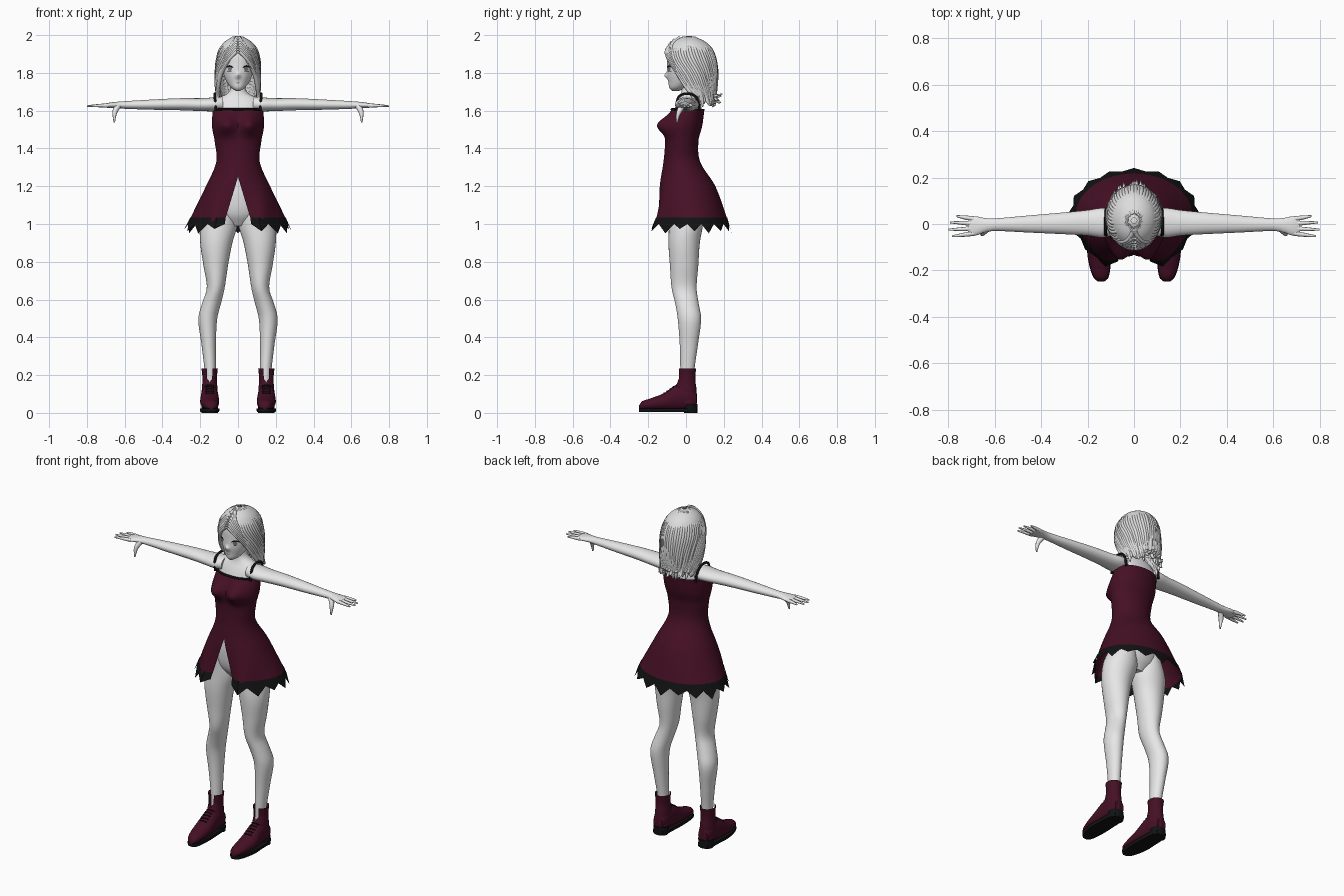
import bpy, bmesh, random
from math import sin, cos, pi, exp, asin, radians
from mathutils import Vector

random.seed(4)
if "Cube" in bpy.data.objects:
    bpy.data.objects.remove(bpy.data.objects["Cube"])


def material(name, r, g, b):
    m = bpy.data.materials.new(name)
    m.use_nodes = True
    m.diffuse_color = (r, g, b, 1)
    m.node_tree.nodes["Principled BSDF"].inputs["Base Color"].default_value = (r, g, b, 1)
    return m


skin = material("pale skin", .8, .8, .8)
hair = material("silver hair", .72, .72, .72)
wine = material("wine red", .06, .005, .018)
black = material("black", .006, .006, .006)
grey = material("eye grey", .2, .2, .2)


def at(keys, s):
    """Smooth interpolation of key rows at position s along the part."""
    s = min(max(s, keys[0][0]), keys[-1][0])
    i = next(k for k in range(len(keys) - 1) if s <= keys[k + 1][0])
    a, b = keys[i], keys[i + 1]
    p, q = keys[max(i - 1, 0)], keys[min(i + 2, len(keys) - 1)]
    h = b[0] - a[0]
    u = (s - a[0]) / h
    out = []
    for k in range(1, len(a)):
        m0 = (b[k] - p[k]) / (b[0] - p[0]) * h
        m1 = (q[k] - a[k]) / (q[0] - a[0]) * h
        out.append(a[k] + u * m0 + u * u * (3 * (b[k] - a[k]) - 2 * m0 - m1)
                   + u ** 3 * (2 * (a[k] - b[k]) + m0 + m1))
    return out


def point(keys, s, t, axis="z", grow=0):
    c1, c2, r1, r2 = at(keys, s)
    a, b = c1 + (r1 + grow) * sin(t), c2 - (r2 + grow) * cos(t)
    return Vector({"z": (a, b, s), "x": (s, a, b), "y": (a, s, b)}[axis])


def finish(name, bm, mat, mirror=False, angle=50):
    bmesh.ops.remove_doubles(bm, verts=bm.verts, dist=1e-5)
    bmesh.ops.recalc_face_normals(bm, faces=bm.faces)
    me = bpy.data.meshes.new(name)
    bm.to_mesh(me)
    bm.free()
    for p in me.polygons:
        p.use_smooth = True
    me.set_sharp_from_angle(angle=radians(angle))
    me.materials.append(mat)
    return link(name, me, mirror)


def link(name, data, mirror):
    ob = bpy.data.objects.new(name, data)
    bpy.context.scene.collection.objects.link(ob)
    if mirror:
        ob.modifiers.new("Mirror", "MIRROR")
    return ob


def loft(name, keys, mat, n=32, steps=24, axis="z", slit=None, warp=None, mirror=False, cap=True):
    """Skin of elliptical rings; slit(s) is the half angle of a front opening."""
    bm = bmesh.new()
    rows = []
    for i in range(steps + 1):
        s = keys[0][0] + (keys[-1][0] - keys[0][0]) * i / steps
        a = slit(s) if slit else 0
        ts = [a + (2 * pi - 2 * a) * j / n for j in range(n + 1 if slit else n)]
        pts = [point(keys, s, t, axis) for t in ts]
        rows.append([bm.verts.new(warp(p) if warp else p) for p in pts])
    for lo, hi in zip(rows, rows[1:]):
        for j in range(n):
            k = (j + 1) % len(lo)
            bm.faces.new((lo[j], lo[k], hi[k], hi[j]))
    if cap and not slit:
        bm.faces.new(rows[0][::-1])
        bm.faces.new(rows[-1])
    return finish(name, bm, mat, mirror)


def strands(name, paths, mat, mirror=False, sides=2):
    """Tapered tubes; each path point is x, y, z, radius."""
    cu = bpy.data.curves.new(name, "CURVE")
    cu.dimensions = "3D"
    cu.bevel_depth, cu.bevel_resolution, cu.resolution_u = 1, sides, 5
    cu.use_fill_caps = True
    for path in paths:
        sp = cu.splines.new("NURBS")
        sp.points.add(len(path) - 1)
        for p, (x, y, z, r) in zip(sp.points, path):
            p.co, p.radius = (x, y, z, 1), r
        sp.order_u, sp.use_endpoint_u = 3, True
    cu.materials.append(mat)
    return link(name, cu, mirror)


# Body
loft("torso", [(.99, 0, 0, .06, .05), (1.05, 0, 0, .13, .09), (1.15, 0, 0, .15, .105),
               (1.25, 0, -.01, .12, .09), (1.33, 0, -.022, .1, .08), (1.44, 0, -.022, .11, .072),
               (1.52, 0, -.012, .125, .08), (1.6, 0, .01, .126, .073), (1.64, 0, .015, .125, .062),
               (1.67, 0, .02, .1, .05), (1.69, 0, .02, .055, .045), (1.72, 0, .02, .04, .042),
               (1.8, 0, .02, .04, .042)], skin, steps=50)
loft("legs", [(.1, .147, .007, .028, .035), (.22, .147, .007, .03, .037), (.36, .155, .015, .038, .048),
              (.5, .16, .018, .05, .062), (.58, .14, .005, .05, .062), (.66, .118, -.01, .047, .066),
              (.78, .118, -.01, .065, .075), (.9, .115, -.01, .085, .083), (1, .1, 0, .098, .09),
              (1.1, .085, 0, .07, .09)], skin, steps=40, mirror=True)
loft("arms", [(.08, .005, 1.635, .05, .04), (.13, .005, 1.633, .064, .037), (.2, .005, 1.632, .055, .034),
              (.3, .003, 1.634, .047, .032), (.45, 0, 1.632, .037, .027), (.6, -.003, 1.63, .027, .02),
              (.64, -.005, 1.63, .03, .017), (.69, -.009, 1.628, .043, .013),
              (.715, -.01, 1.626, .038, .008)], skin, n=24, steps=30, axis="x", mirror=True)
digits = []
for y0, y1, tip in [(.022, .034, .765), (.002, .007, .793), (-.02, -.024, .8), (-.04, -.053, .785)]:
    digits.append([(.69, y0, 1.627, .011), (.73, (y0 + y1) / 2, 1.628, .01), (tip, y1, 1.624, .004)])
digits.append([(.635, -.02, 1.625, .016), (.652, -.035, 1.6, .015), (.655, -.045, 1.57, .009),
               (.655, -.048, 1.538, .004)])
strands("fingers", digits, skin, mirror=True)

# Head and face
head = [(1.705, 0, -.055, .012, .02), (1.72, 0, -.045, .035, .043), (1.75, 0, -.025, .058, .068),
        (1.79, 0, -.01, .076, .09), (1.84, 0, 0, .088, .1), (1.9, 0, .01, .092, .105),
        (1.95, 0, .015, .07, .08), (1.975, 0, .015, .03, .03)]


def nose(p):
    if p.y < 0:
        p.y -= .016 * exp(-(p.x / .011) ** 2 - ((p.z - 1.785) / .014) ** 2)
    return p


loft("head", head, skin, n=72, steps=40, warp=nose)


def face_patch(name, cx, cz, rx, rz, lift, mat, mirror=True, bend=0):
    bm = bmesh.new()
    rim = []
    for k in range(20):
        dx = rx * cos(k * pi / 10)
        x, z = cx + dx, cz + rz * sin(k * pi / 10) - bend * (dx / rx) ** 2
        c1, cy, hx, hy = at(head, z)
        rim.append(bm.verts.new((x, cy - hy * cos(asin(x / hx)) - lift, z)))
    bm.faces.new(rim)
    finish(name, bm, mat, mirror)


face_patch("irises", .043, 1.822, .011, .013, .003, grey)
face_patch("upper_lashes", .045, 1.836, .021, .005, .004, black, bend=.009)
face_patch("lower_lashes", .046, 1.809, .013, .0015, .004, black)
face_patch("mouth", 0, 1.747, .013, .002, .003, grey, mirror=False)

# Hair
scalp = [(1.65, 0, .06, .1, .085), (1.7, 0, .045, .111, .11), (1.76, 0, .035, .113, .127),
         (1.84, 0, .028, .114, .132), (1.9, 0, .022, .107, .128), (1.95, 0, .02, .085, .102),
         (1.98, 0, .015, .05, .06), (1.995, 0, .015, .012, .012)]
parting = [(1.65, 1.6), (1.7, 1.3), (1.76, 1.02), (1.84, .72), (1.92, 0), (2, 0)]
loft("hair_cap", scalp, hair, n=64, steps=40, slit=lambda z: max(0, at(parting, z)[0]))
locks = []
for k in range(46):
    f = (k + .5) / 46
    end = 1.64 + random.uniform(-.025, .03)
    path = []
    for z, r in [(1.99, .004), (1.95, .009), (1.88, .011), (1.8, .012), (1.72, .012), (1.68, .01)]:
        a = max(.15, at(parting, z)[0])
        p = point(scalp, z, a + (2 * pi - 2 * a) * f, grow=-.004 + random.uniform(0, .005))
        path.append((*p, r))
    flick = random.uniform(.0, .045) * sin(pi * f)
    tail = point(scalp, 1.68, 1.45 + (2 * pi - 2.9) * f)
    out = Vector((tail.x * .5, tail.y - .04, 0)).normalized()
    path.append((tail.x + out.x * flick * .2, tail.y + out.y * flick * .5, end + .012, .008))
    path.append((tail.x + out.x * flick * .3, tail.y + out.y * flick, end + flick * .5, .002))
    locks.append(path)
strands("hair_locks", locks, hair)
fringe = []
for side in (-1, 1):
    for k in range(7):
        path = []
        for u in (0, .25, .5, .75, 1):
            z = 1.985 - .012 * k - (.12 + .01 * k) * u ** 1.3
            t = side * (.08 + (.85 + .05 * k) * u)
            path.append((*point(scalp, z, t, grow=.002), .011 * (1 - .75 * u)))
        fringe.append(path)
strands("fringe", fringe, hair)

# Dress
gown = [(1.0, 0, .038, .262, .186), (1.03, 0, .036, .252, .181), (1.2, 0, .008, .17, .147),
        (1.33, 0, -.022, .115, .097), (1.44, 0, -.022, .124, .088), (1.52, 0, -.012, .138, .098),
        (1.61, 0, .012, .133, .086)]


def drape(p):
    if p.y < .02:
        x = abs(p.x)
        p.y -= .055 * exp(-((x - .065) / .05) ** 2 - ((p.z - 1.525) / .05) ** 2)
        p.y -= .035 * max(0, (1.25 - p.z) / .23) * exp(-((x - .13) / .06) ** 2)
    return p


def skirt_slit(z):
    return asin(max(0, .3 * (1.25 - z)) / at(gown, z)[2])


loft("dress", gown, wine, n=96, steps=72, slit=skirt_slit, warp=drape)

# Ragged hem: alternating long and short points
bm = bmesh.new()
rows = []
teeth = 15
for j in range(2 * teeth + 1):
    a = skirt_slit(1.035)
    t = a + (2 * pi - 2 * a) * j / (2 * teeth)
    top = drape(point(gown, 1.035, t, grow=.003))
    low = drape(point(gown, 1.0, t, grow=.006))
    if j % 2:
        low += Vector((low.x, low.y - .038, 0)) * .06
        low.z = .95 + .012 * (j % 3)
    rows.append((bm.verts.new(top), bm.verts.new(low)))
for (a, b), (c, d) in zip(rows, rows[1:]):
    bm.faces.new((b, d, c, a))
finish("ragged_hem", bm, black, angle=20)

# Neckline trim and straps
trim = [(*drape(point(gown, 1.607, -1.1 + 2.2 * k / 20)), .006) for k in range(21)]
strands("neckline_trim", [trim], black)
strands("straps", [[(.117, -.05, 1.6, .007), (.122, -.052, 1.65, .007), (.122, -.03, 1.688, .007),
                    (.122, .03, 1.692, .007), (.12, .068, 1.66, .007), (.113, .07, 1.6, .007)]],
        black, mirror=True)

# Boots
foot = [(-.248, .142, .03, .012, .01), (-.235, .142, .038, .028, .022), (-.19, .146, .046, .042, .03),
        (-.12, .15, .058, .05, .045), (-.05, .15, .08, .047, .068), (.02, .15, .085, .043, .066),
        (.055, .15, .07, .03, .04)]


def clamp(low, high):
    def move(p):
        p.z = min(max(p.z, low), high)
        return p
    return move


loft("boot_feet", foot, wine, axis="y", warp=clamp(.018, 1), mirror=True)
loft("boot_shafts", [(.05, .15, .01, .044, .048), (.12, .15, 0, .042, .056), (.18, .15, .004, .038, .045),
                     (.235, .15, .006, .043, .047)], wine, steps=20, mirror=True,
     slit=lambda z: .36 * min(1, max(0, (z - .165) / .015)))
sole = [(y, x, .018, r + .002, .04) for y, x, z, r, h in foot]
loft("boot_soles", sole, black, axis="y", warp=clamp(.004, .024), mirror=True)
loft("boot_heels", [(0, .15, .025, .043, .036), (.048, .15, .025, .044, .037)], black, steps=1, mirror=True)
laces = []
for k in range(5):
    y = -.115 + .016 * k
    c1, cz, r1, r2 = at(foot, y)
    laces.append([(.15 + d, y, cz + r2 * (1.02 - abs(d) * 4), .004) for d in (-.022, 0, .022)])
strands("laces", laces, black, mirror=True)
